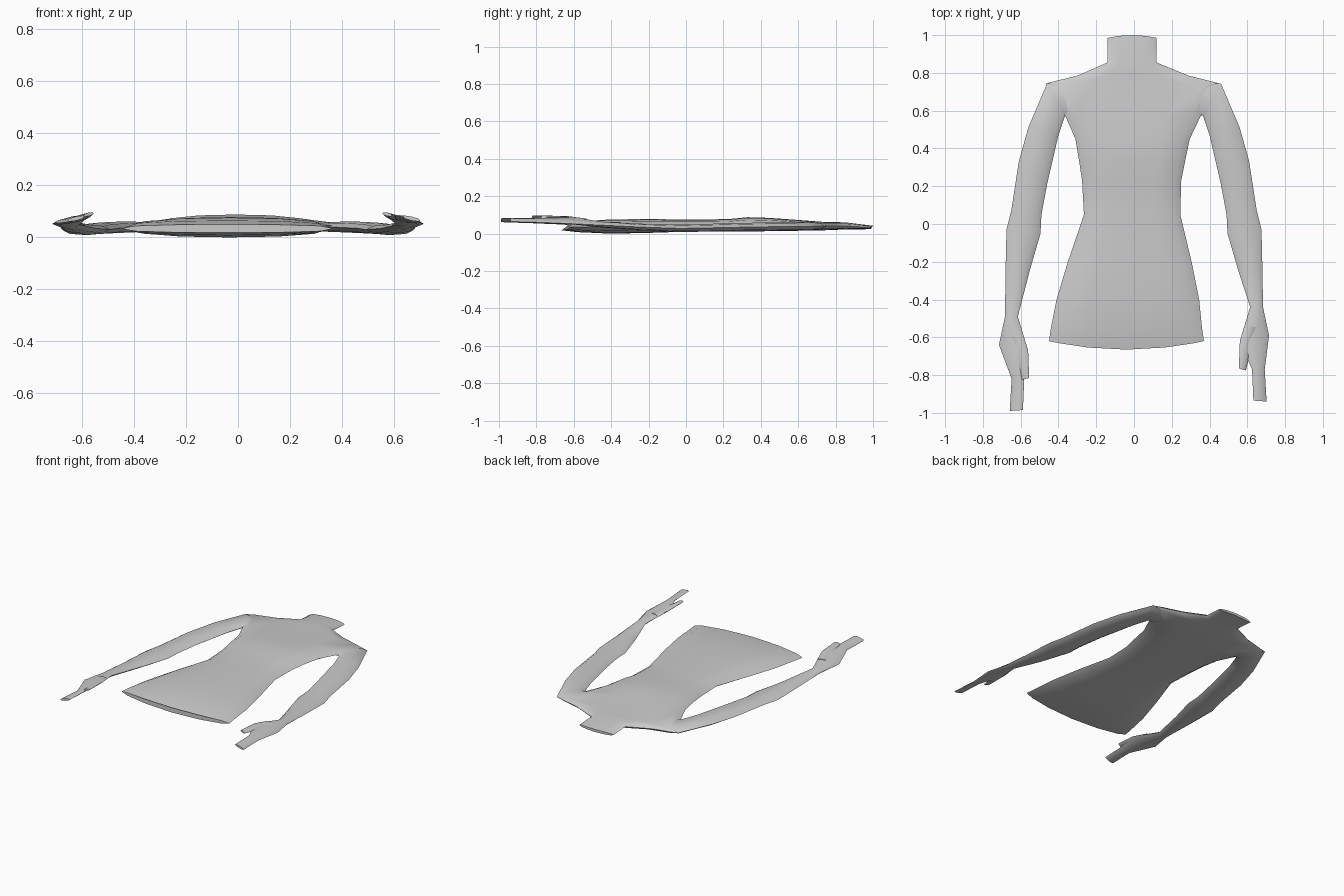
import bpy
import bmesh
import math
from mathutils import Vector

default_cube = bpy.data.objects.get("Cube")
if default_cube:
    bpy.data.objects.remove(default_cube, do_unlink=True)


def make_material(name, value):
    material = bpy.data.materials.new(name)
    material.use_nodes = True
    colour = (value, value, value, 1)
    material.diffuse_color = colour
    material.node_tree.nodes["Principled BSDF"].inputs["Base Color"].default_value = colour
    return material


grey = make_material("light grey", 0.6)


def section(start, end, half_height, steps, power, bow=0):
    """Closed flattened oval between two rim points; bow pushes its middle along y."""
    points = []
    for i in range(2 * steps):
        angle = math.pi * i / steps
        across = (1 - math.cos(angle)) / 2
        height = math.copysign(abs(math.sin(angle)) ** power, math.sin(angle))
        point = start.lerp(end, across)
        point.y += bow * math.sin(angle) ** 2
        point.z += half_height * height
        points.append(point)
    return points


def loft(name, sections):
    """Skin a row of equal sections and cap both ends."""
    bm = bmesh.new()
    rings = [[bm.verts.new(p) for p in points] for points in sections]
    for ring, following in zip(rings, rings[1:]):
        count = len(ring)
        for i in range(count):
            j = (i + 1) % count
            bm.faces.new((ring[i], ring[j], following[j], following[i]))
    bm.faces.new(rings[0])
    bm.faces.new(rings[-1])
    bmesh.ops.recalc_face_normals(bm, faces=bm.faces)
    mesh = bpy.data.meshes.new(name)
    bm.to_mesh(mesh)
    bm.free()
    mesh.materials.append(grey)
    part = bpy.data.objects.new(name, mesh)
    bpy.context.collection.objects.link(part)
    bpy.ops.object.select_all(action="DESELECT")
    part.select_set(True)
    bpy.context.view_layer.objects.active = part
    bpy.ops.object.shade_smooth_by_angle(angle=math.radians(50))
    return part


# Torso from hem to neck: y, right rim x, left rim x, bottom z, top z, bow
torso_rows = [
    (-.62, -.45, .37, .018, .05, -.045),
    (-.55, -.44, .36, .008, .065, -.03),
    (-.4, -.41, .345, 0, .076, 0),
    (-.2, -.35, .305, .004, .078, 0),
    (.05, -.265, .245, .012, .075, 0),
    (.23, -.275, .25, .012, .078, 0),
    (.33, -.29, .27, .012, .088, 0),
    (.45, -.31, .295, .013, .084, 0),
    (.575, -.365, .355, .015, .075, 0),
    (.745, -.465, .45, .018, .062, 0),
    (.785, -.3, .29, .02, .062, 0),
    (.855, -.14, .12, .022, .06, 0),
    (.985, -.14, .12, .024, .042, .015),
]
torso_sections = []
for y, right, left, bottom, top, bow in torso_rows:
    middle = (bottom + top) / 2
    torso_sections.append(section(Vector((right, y, middle)), Vector((left, y, middle)),
                                  (top - bottom) / 2, 6, 0.65, bow))
loft("torso", torso_sections)

# Limb rows: outer x, y, z, inner x, y, z, half height
arm_rows = [
    (.34, .74, .04, .24, .57, .04, .016),
    (.46, .745, .04, .365, .575, .04, .021),
    (.56, .51, .038, .4, .47, .038, .022),
    (.61, .33, .035, .46, .21, .035, .022),
    (.65, .07, .03, .49, .05, .03, .02),
    (.675, -.03, .028, .495, -.05, .03, .02),
    (.68, -.24, .035, .55, -.24, .035, .018),
]
hand_rows = [
    (.683, -.44, .045, .615, -.44, .05, .015),
    (.715, -.59, .052, .56, -.62, .085, .012),
]
finger_rows = [
    (.67, -.77, .06, .603, -.77, .08, .01),
    (.68, -.94, .065, .61, -.935, .08, .008),
]
thumb_rows = [
    (.65, -.55, .07, .59, -.53, .075, .008),
    (.63, -.63, .07, .56, -.63, .088, .011),
    (.592, -.775, .085, .555, -.765, .093, .007),
]


def limb_sections(rows, side, drop=0, spread=0):
    """Mirror rows to one side, moving them down the body and outward."""
    result = []
    for ox, oy, oz, ix, iy, iz, half_height in rows:
        outer = Vector((side * (ox + spread), oy - drop, oz))
        inner = Vector((side * (ix + spread), iy - drop, iz))
        result.append(section(outer, inner, half_height, 4, 0.9))
    return result


# The right hand hangs lower with its fingers turned in
for label, side, drop, spread in (("left", 1, 0, .022), ("right", -1, .05, -.022)):
    arm = limb_sections(arm_rows, side)
    arm += limb_sections(hand_rows, side, drop)
    arm += limb_sections(finger_rows, side, drop, spread)
    loft(label + "_arm_and_fingers", arm)
    loft(label + "_thumb", limb_sections(thumb_rows, side, drop))
